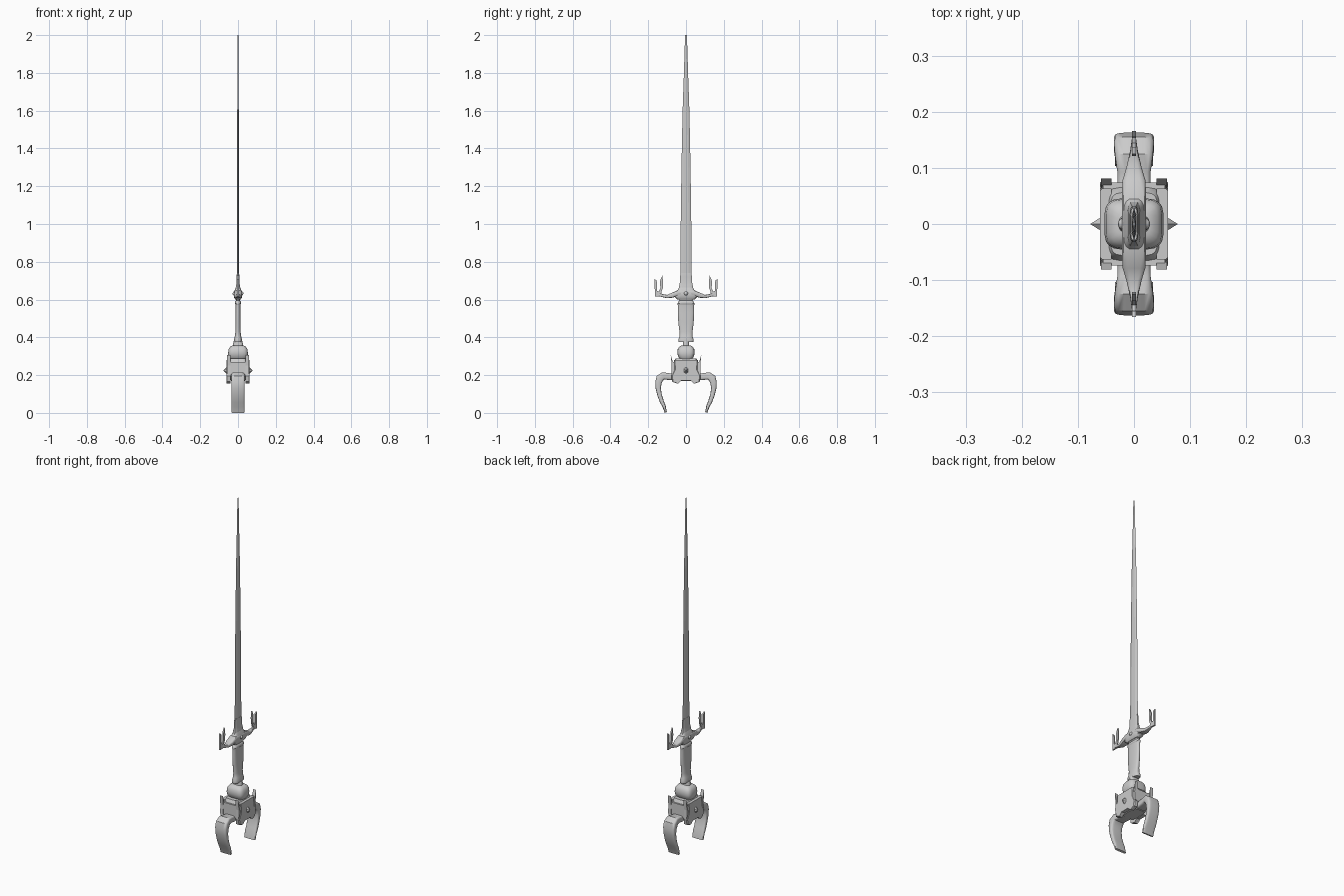
import bpy, bmesh, math
from mathutils import Vector

if "Cube" in bpy.data.objects:
    bpy.data.objects.remove(bpy.data.objects["Cube"])


def finish(name, bm, smooth=None):
    bmesh.ops.recalc_face_normals(bm, faces=bm.faces)
    me = bpy.data.meshes.new(name)
    bm.to_mesh(me)
    bm.free()
    ob = bpy.data.objects.new(name, me)
    bpy.context.collection.objects.link(ob)
    if smooth:
        bpy.ops.object.select_all(action='DESELECT')
        ob.select_set(True)
        bpy.context.view_layer.objects.active = ob
        bpy.ops.object.shade_smooth_by_angle(angle=math.radians(smooth))
    return ob


def skin(name, rings, smooth=None):
    """Bridge equal rings of points and cap both ends."""
    bm = bmesh.new()
    vs = [[bm.verts.new(p) for p in r] for r in rings]
    n = len(vs[0])
    for a, b in zip(vs, vs[1:]):
        for i in range(n):
            j = (i + 1) % n
            bm.faces.new((a[i], a[j], b[j], b[i]))
    bm.faces.new(vs[0])
    bm.faces.new(vs[-1])
    return finish(name, bm, smooth)


def oval(n, power):
    """Unit superellipse: power 2 is round, higher is squarer."""
    out = []
    for i in range(n):
        t = 2 * math.pi * (i + 0.5) / n
        c, s = math.cos(t), math.sin(t)
        out.append((math.copysign(abs(c) ** (2 / power), c),
                    math.copysign(abs(s) ** (2 / power), s)))
    return out


def loft(name, sections, n=16, power=2, smooth=40):
    """Stack (z, half x, half y) sections upwards."""
    return skin(name, [[(u * hx, v * hy, z) for u, v in oval(n, power)]
                       for z, hx, hy in sections], smooth)


def sweep(name, path, n=12, power=4, side=1):
    """Sweep (y, z, half thickness, half width in x) along the yz plane."""
    rings = []
    for i, (y, z, t, w) in enumerate(path):
        a, b = path[max(i - 1, 0)], path[min(i + 1, len(path) - 1)]
        d = Vector((b[0] - a[0], b[1] - a[1])).normalized()
        rings.append([(u * w, side * (y - d.y * v * t), z + d.x * v * t)
                      for u, v in oval(n, power)])
    return skin(name, rings, 40)


def plate(name, outline, x0, x1, side=1):
    """Extrude a yz outline between two x positions."""
    return skin(name, [[(x, side * y, z) for y, z in outline] for x in (x0, x1)])


# blade: flattened hexagonal section
skin("blade", [[(0, -w, z), (t, -w * .45, z), (t, w * .45, z),
                (0, w, z), (-t, w * .45, z), (-t, -w * .45, z)]
               for z, w, t in [(.64, .031, .005), (1.0, .028, .0045), (1.3, .024, .004),
                               (1.6, .018, .004), (1.8, .011, .003), (2.0, .005, .0015)]])

# sleeve over the blade root
loft("blade_sleeve", [(.65, .013, .042), (.675, .011, .036), (.69, .007, .033),
                      (.72, .008, .032), (.74, .006, .029)], 12, 4)

# guard centre and gems
loft("guard_centre", [(.60, .014, .045), (.612, .022, .06), (.635, .022, .055),
                      (.65, .018, .044), (.665, .012, .036)], 16, 4)
for s in (1, -1):
    bm = bmesh.new()
    bmesh.ops.create_icosphere(bm, subdivisions=2, radius=.011)
    bmesh.ops.translate(bm, verts=bm.verts, vec=(s * .018, 0, .632))
    finish("guard_gem", bm, 60)

# guard arms with flat end blades and horned tips
for s in (1, -1):
    sweep("guard_arm", [(.0, .634, .014, .022), (.04, .636, .014, .022),
                        (.075, .622, .013, .021), (.10, .616, .009, .014),
                        (.13, .622, .008, .007), (.15, .628, .007, .004)], side=s)
    plate("guard_end", [(.125, .618), (.165, .615), (.166, .71), (.155, .70), (.153, .645),
                        (.144, .643), (.136, .66), (.137, .70), (.125, .728),
                        (.121, .69), (.123, .66), (.131, .638)], -.004, .004, s)

# grip with collars
loft("grip", [(.375, .02, .04), (.39, .021, .041), (.405, .017, .034), (.43, .014, .035),
              (.48, .014, .041), (.53, .013, .044), (.56, .013, .043), (.575, .014, .044)], 20, 2.6)
loft("grip_collar", [(.572, .01, .044), (.578, .015, .046), (.588, .015, .042),
                     (.594, .01, .035), (.602, .013, .04)], 20, 3)
loft("neck", [(.345, .028, .02), (.362, .027, .016), (.38, .024, .016)], 16, 3)

# pommel
loft("pommel", [(.285, .044, .032), (.297, .051, .041), (.315, .053, .046),
                (.338, .05, .044), (.35, .042, .036), (.358, .028, .024)], 20, 4)

# claw hub
loft("hub", [(.17, .036, .05), (.195, .05, .066), (.24, .054, .063),
             (.27, .05, .065), (.288, .042, .056)], 20, 6, 30)

# side cheek plates with spikes
half = [(.063, .28), (.06, .23), (.078, .195), (.073, .165), (.045, .155), (.025, .172)]
cheek = half + [(-y, z) for y, z in reversed(half)]
for s in (1, -1):
    skin("side_cheek", [[(s * x, y * k, z) for y, z in cheek]
                        for x, k in ((.04, 1), (.057, 1), (.061, .93))])
    bm = bmesh.new()
    base = [bm.verts.new((s * .052, math.cos(a) * .019, .225 + math.sin(a) * .027))
            for a in [math.pi / 3 * i + math.pi / 6 for i in range(6)]]
    tip = bm.verts.new((s * .078, 0, .225))
    bm.faces.new(base)
    for i in range(6):
        bm.faces.new((base[i], base[(i + 1) % 6], tip))
    finish("side_spike", bm)

# end plates with upright points on their corners
for s in (1, -1):
    skin("end_plate", [[(x, s * y, z) for x, z in
                        ((-.06, .2), (.06, .2), (.055, .27), (-.055, .27))]
                       for y in (.06, .074)])
    for x in (1, -1):
        plate("corner_point", [(.062, .2), (.078, .2), (.076, .25), (.081, .307), (.068, .265)],
              x * .04, x * .059, s)

# curved claws
for s in (1, -1):
    sweep("claw", [(.03, .198, .024, .03), (.07, .19, .018, .03), (.095, .193, .018, .03),
                   (.12, .196, .02, .034), (.138, .183, .021, .036), (.146, .16, .017, .036),
                   (.147, .13, .014, .035), (.140, .095, .012, .034), (.128, .06, .011, .034),
                   (.116, .035, .009, .034), (.107, .002, .006, .034)], 16, 5, s)
